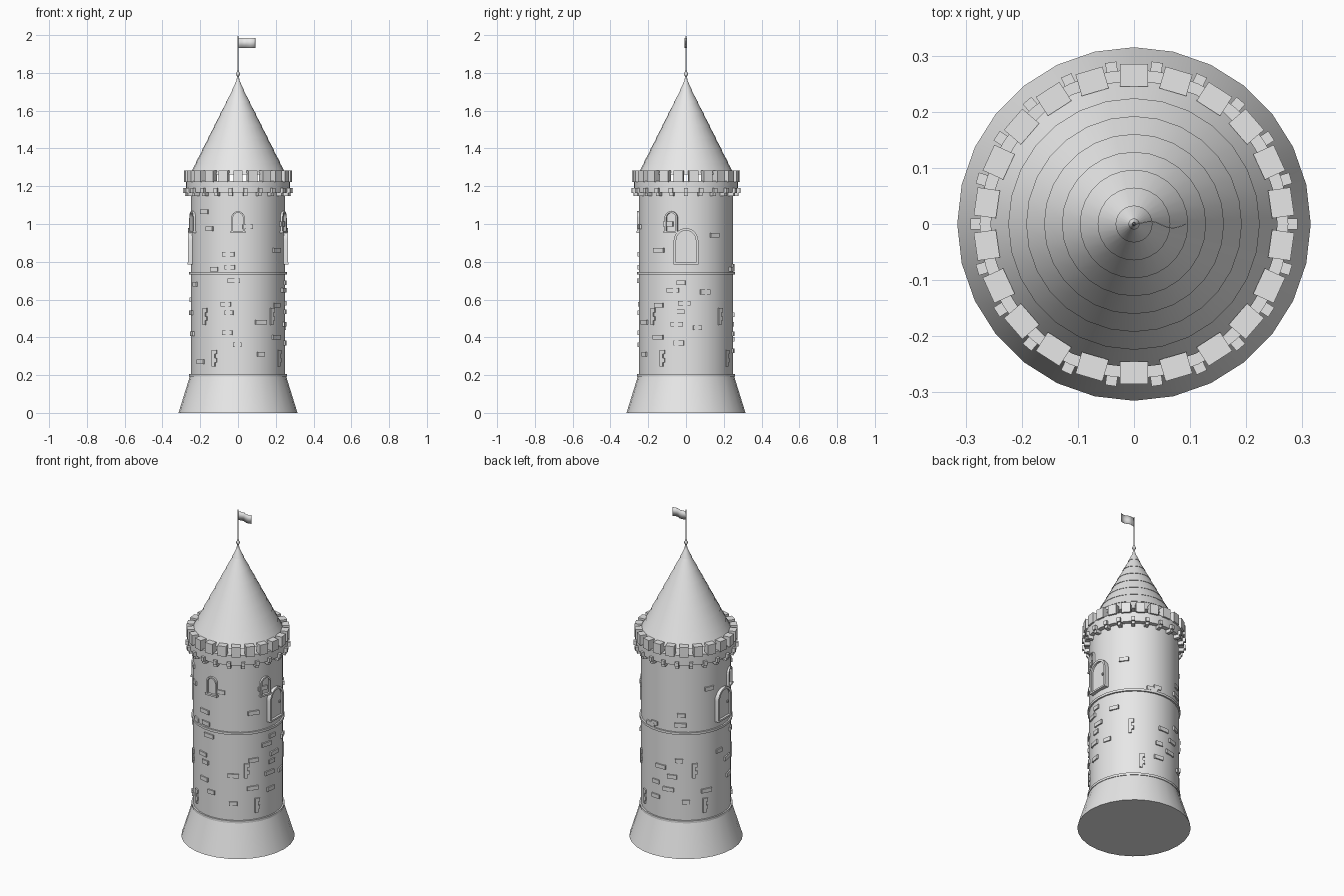
import bpy, bmesh, math
from mathutils import Vector

if "Cube" in bpy.data.objects:
    bpy.data.objects.remove(bpy.data.objects["Cube"])

stone = bpy.data.materials.new("light_grey_stone")
stone.diffuse_color = (0.8, 0.8, 0.8, 1)
stone.use_nodes = True
stone.node_tree.nodes["Principled BSDF"].inputs["Base Color"].default_value = stone.diffuse_color
SIDES = 28


def finish(name, bm, smooth=True):
    bmesh.ops.recalc_face_normals(bm, faces=bm.faces)
    me = bpy.data.meshes.new(name)
    bm.to_mesh(me)
    bm.free()
    me.materials.append(stone)
    ob = bpy.data.objects.new(name, me)
    bpy.context.collection.objects.link(ob)
    if smooth:
        bpy.ops.object.select_all(action='DESELECT')
        ob.select_set(True)
        bpy.context.view_layer.objects.active = ob
        bpy.ops.object.shade_smooth_by_angle(angle=math.radians(30))
    return ob


def lathe(name, profile, sides=SIDES):
    """Spin (radius, z) points around z and cap both ends."""
    bm = bmesh.new()
    rings = []
    for r, z in profile:
        rings.append([bm.verts.new((r * math.cos(math.tau * i / sides),
                                    r * math.sin(math.tau * i / sides), z))
                      for i in range(sides)])
    for a, b in zip(rings, rings[1:]):
        for i in range(sides):
            j = (i + 1) % sides
            bm.faces.new((a[i], a[j], b[j], b[i]))
    bm.faces.new(rings[0])
    bm.faces.new(rings[-1])
    return finish(name, bm)


def place(deg, t, r, z):
    """Point at tangent offset t, radius r, facing the given angle."""
    a = math.radians(deg)
    return Vector((r * math.cos(a) - t * math.sin(a),
                   r * math.sin(a) + t * math.cos(a), z))


def block(bm, deg, r0, r1, w, z0, z1, t=0):
    """Box set against the round wall."""
    v = [bm.verts.new(place(deg, t + s * w / 2, r, z))
         for z in (z0, z1) for r, s in ((r0, -1), (r1, -1), (r1, 1), (r0, 1))]
    for f in ((0, 1, 2, 3), (4, 5, 6, 7), (0, 1, 5, 4), (1, 2, 6, 5),
              (2, 3, 7, 6), (3, 0, 4, 7)):
        bm.faces.new([v[i] for i in f])


def arch_line(w, z0, z1, inset=0, n=12):
    """Outline of a round-topped opening as (t, z)."""
    h = w / 2 - inset
    spring = z1 - w / 2
    arc = [(h * math.cos(math.pi * i / n), spring + h * math.sin(math.pi * i / n))
           for i in range(n + 1)]
    return [(h, z0)] + arc + [(-h, z0)]


def arch_frame(bm, deg, w, z0, z1, thick, r0, r1):
    out, inn = arch_line(w, z0, z1), arch_line(w, z0, z1, thick)
    rows = []
    for (a, b), (c, d) in zip(out, inn):
        rows.append([bm.verts.new(place(deg, t, r, z)) for t, z, r in
                     ((a, b, r0), (a, b, r1), (c, d, r1), (c, d, r0))])
    for p, q in zip(rows, rows[1:]):
        for i in range(4):
            j = (i + 1) % 4
            bm.faces.new((p[i], p[j], q[j], q[i]))
    bm.faces.new(rows[0])
    bm.faces.new(rows[-1])


def arch_panel(bm, deg, w, z0, z1, inset, r0, r1):
    line = arch_line(w, z0, z1, inset)
    a = [bm.verts.new(place(deg, t, r0, z)) for t, z in line]
    b = [bm.verts.new(place(deg, t, r1, z)) for t, z in line]
    bm.faces.new(a)
    bm.faces.new(b)
    for i in range(len(a)):
        j = (i + 1) % len(a)
        bm.faces.new((a[i], a[j], b[j], b[i]))


# Tower shaft, flared foot and string courses
lathe("flared_base", [(0.315, 0), (0.253, 0.2)])
lathe("tower_wall", [(0.25, 0.19), (0.25, 1.225)])
for name, z in (("lower_ring", 0.2), ("middle_ring", 0.74)):
    lathe(name, [(0.245, z - 0.007), (0.259, z - 0.007),
                 (0.259, z + 0.007), (0.245, z + 0.007)])

# Parapet band with corbels below and merlons above
lathe("parapet_band", [(0.245, 1.168), (0.275, 1.168), (0.275, 1.228), (0.245, 1.228)], 44)
merlons, corbels = bmesh.new(), bmesh.new()
for i in range(22):
    deg = 90 + i * 360 / 22
    block(merlons, deg, 0.245, 0.285, 0.05, 1.222, 1.284)
    block(corbels, deg + 180 / 22, 0.24, 0.291, 0.02, 1.165, 1.19)
    block(corbels, deg + 180 / 22, 0.24, 0.28, 0.02, 1.148, 1.165)
finish("merlons", merlons, False)
finish("corbels", corbels, False)

# Roof of overlapping shingle courses
ROWS, R, Z0, Z1 = 8, 0.255, 1.262, 1.77
roof = []
for i in range(ROWS):
    f, g = i / ROWS, (i + 1) / ROWS
    roof.append((R * (1 - f) + 0.001, Z0 + (Z1 - Z0) * f))
    roof.append((max(R * (1 - g) - 0.002, 0.003), Z0 + (Z1 - Z0) * g))
lathe("shingle_roof", roof)

# Finial, pole and waving flag
lathe("finial", [(0.009, 1.755), (0.006, 1.775), (0.005, 1.782), (0.010, 1.79),
                 (0.010, 1.798), (0.005, 1.807), (0.0035, 1.815)], 12)
lathe("flag_pole", [(0.0035, 1.80), (0.003, 1.985), (0.0005, 2.0)], 10)
bm = bmesh.new()
cols = []
for i in range(13):
    x = 0.092 * i / 12
    y = 0.007 * math.sin(math.tau * i / 12) * min(1, i / 5)
    cols.append([bm.verts.new((x, y, z)) for z in (1.933, 1.985)])
for a, b in zip(cols, cols[1:]):
    bm.faces.new((a[0], b[0], b[1], a[1]))
flag = finish("flag", bm)
mod = flag.modifiers.new("thickness", 'SOLIDIFY')
mod.thickness = 0.002
mod.offset = 0

# Arched windows with sills
bm = bmesh.new()
for deg in (-90, -18, 198):
    arch_frame(bm, deg, 0.07, 0.96, 1.068, 0.009, 0.24, 0.26)
    block(bm, deg, 0.24, 0.263, 0.078, 0.952, 0.963)
finish("window_frames", bm)

# Arched doors on both sides, with frame, panel and knob
frames, panels, knobs = bmesh.new(), bmesh.new(), bmesh.new()
for deg in (0, 180):
    arch_frame(frames, deg, 0.13, 0.79, 0.978, 0.013, 0.235, 0.266)
    block(frames, deg, 0.235, 0.268, 0.13, 0.785, 0.795)
    arch_panel(panels, deg, 0.13, 0.79, 0.978, 0.012, 0.235, 0.254)
    block(knobs, deg, 0.25, 0.261, 0.01, 0.87, 0.882, 0.035)
finish("door_frames", frames)
finish("door_panels", panels)
finish("door_knobs", knobs, False)

# Raised bricks scattered on the wall: (angle, height)
BRICKS = [(-105, .575), (-101, .53), (-61, .48), (-35, .57), (-7, .535), (-2, .58),
          (-103, .425), (-91, .36), (-36, .40), (-9, .37), (-61, .31), (-35, .86),
          (-78, .985), (119, .85), (74, .76), (156, 1.0), (116, .57), (91, .52),
          (107, .47), (84, .42), (102, .39), (83, .33), (125, .32), (152, .38),
          (37, .94), (81, .775), (118, .79), (24, .64), (14, .45), (-11, .47),
          (-135, 1.065), (-127, .975), (-102, .84), (-142, .27), (-6, .69),
          (-16, .65), (-100, .77), (-120, .76), (-95, .70), (-22, 1.0), (172, .6),
          (-170, .53), (-165, .42), (-155, .68)]
bm = bmesh.new()
for i, (deg, z) in enumerate(BRICKS):
    w = (0.055, 0.045, 0.065)[i % 3]
    block(bm, deg, 0.235, 0.2565, w, z - 0.012, z + 0.012)
# Staggered stacks of bricks, repeated around the wall
for start, z, n in ((-135, .51, 4), (-121, .29, 4)):
    for k in range(4):
        for j in range(n):
            block(bm, start + 90 * k, 0.235, 0.2565, 0.03 if j % 2 else 0.018,
                  z + (j - n / 2) * 0.022, z + (j + 1 - n / 2) * 0.022,
                  0.006 if j % 2 else 0)
finish("raised_bricks", bm, False)
